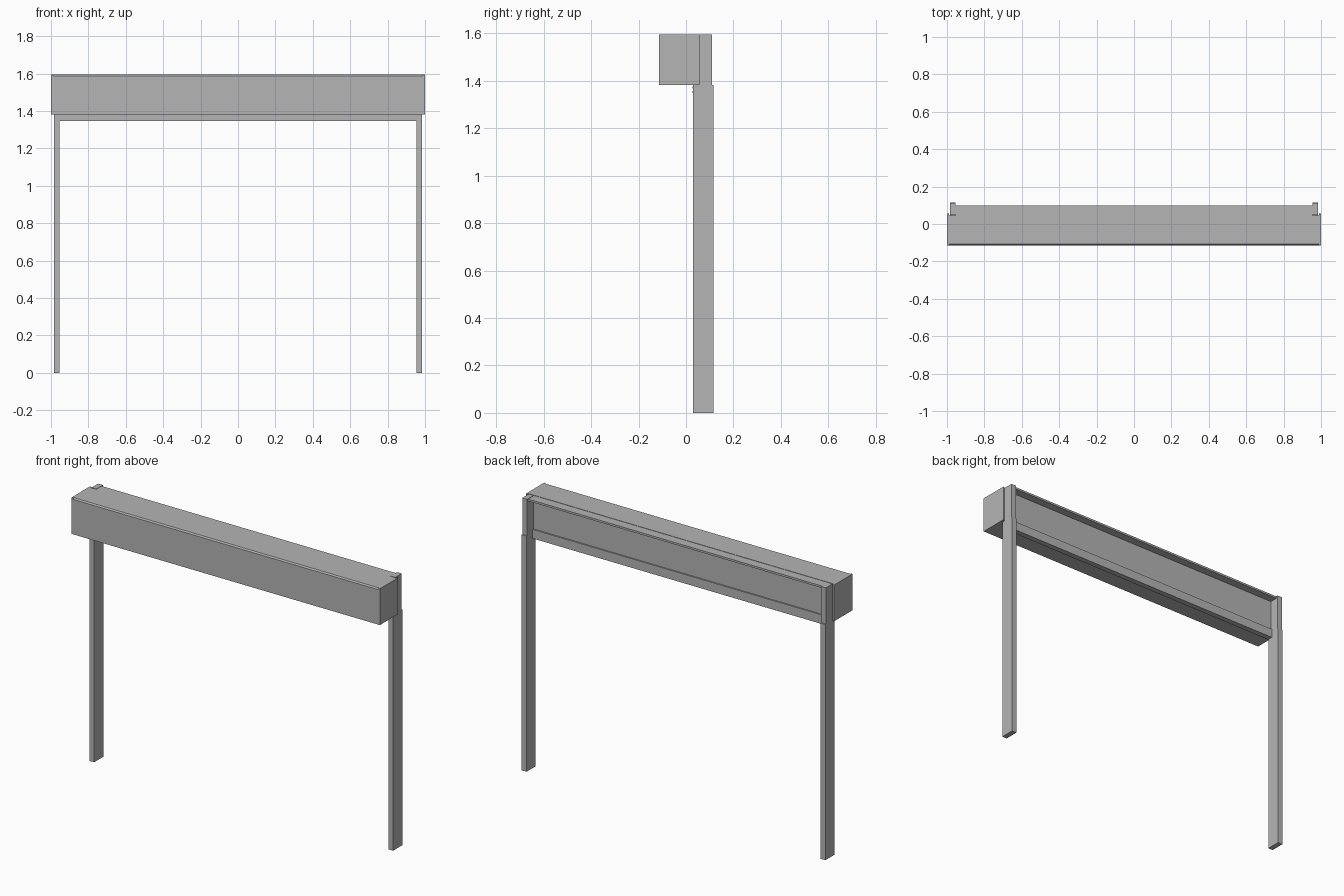
import bpy
import bmesh

cube = bpy.data.objects.get("Cube")
if cube:
    bpy.data.objects.remove(cube, do_unlink=True)

# Single painted-metal colour
grey = bpy.data.materials.new("light_grey_metal")
grey.use_nodes = True
grey.diffuse_color = (0.46, 0.46, 0.46, 1)
grey.node_tree.nodes["Principled BSDF"].inputs["Base Color"].default_value = grey.diffuse_color


def extrude_x(name, profile, x0, x1):
    """Solid made by sweeping a (y, z) profile along x."""
    bm = bmesh.new()
    face = bm.faces.new([bm.verts.new((x0, y, z)) for y, z in profile])
    swept = bmesh.ops.extrude_face_region(bm, geom=[face])
    moved = [v for v in swept["geom"] if isinstance(v, bmesh.types.BMVert)]
    bmesh.ops.translate(bm, verts=moved, vec=(x1 - x0, 0, 0))
    bmesh.ops.recalc_face_normals(bm, faces=bm.faces)
    mesh = bpy.data.meshes.new(name)
    bm.to_mesh(mesh)
    bm.free()
    mesh.materials.append(grey)
    obj = bpy.data.objects.new(name, mesh)
    bpy.context.collection.objects.link(obj)
    return obj


def box(name, x, y, z):
    profile = [(y[0], z[0]), (y[1], z[0]), (y[1], z[1]), (y[0], z[1])]
    return extrude_x(name, profile, *x)


TOP, BOTTOM = 1.595, 1.382
FRONT, BACK = -0.114, 0.056
INNER, OUTER = 0.954, 0.985

# Shutter housing with a small bevel along the top front edge
extrude_x("housing", [(FRONT, BOTTOM), (0.046, BOTTOM), (0.046, TOP),
                      (FRONT + 0.006, TOP), (FRONT, TOP - 0.008)], -0.995, 0.995)

# Top cover lip reaching back between the posts
box("top_lip", (-INNER, INNER), (0.04, 0.1), (TOP - 0.014, TOP - 0.002))

# Rear curtain and the bottom bar with its flange and pull
box("rear_curtain", (-INNER, INNER), (0.04, 0.052), (1.39, TOP - 0.01))
box("bottom_bar", (-INNER, INNER), (0.035, 0.06), (1.352, 1.4))
box("bottom_flange", (-INNER, INNER), (0.027, 0.06), (1.347, 1.356))
box("pull_plate", (-0.04, 0.04), (0.028, 0.036), (1.366, 1.376))

# Paired end caps and guide posts
for side, s in (("right", -1), ("left", 1)):
    box(side + "_end_cap", (s * 0.99, s), (FRONT, BACK), (BOTTOM, TOP))
    extrude_x(side + "_post", [(0.03, 0), (0.115, 0), (0.115, BOTTOM), (0.11, BOTTOM),
                               (0.11, TOP), (0.05, TOP), (0.05, BOTTOM), (0.03, BOTTOM)],
              s * INNER, s * OUTER)
